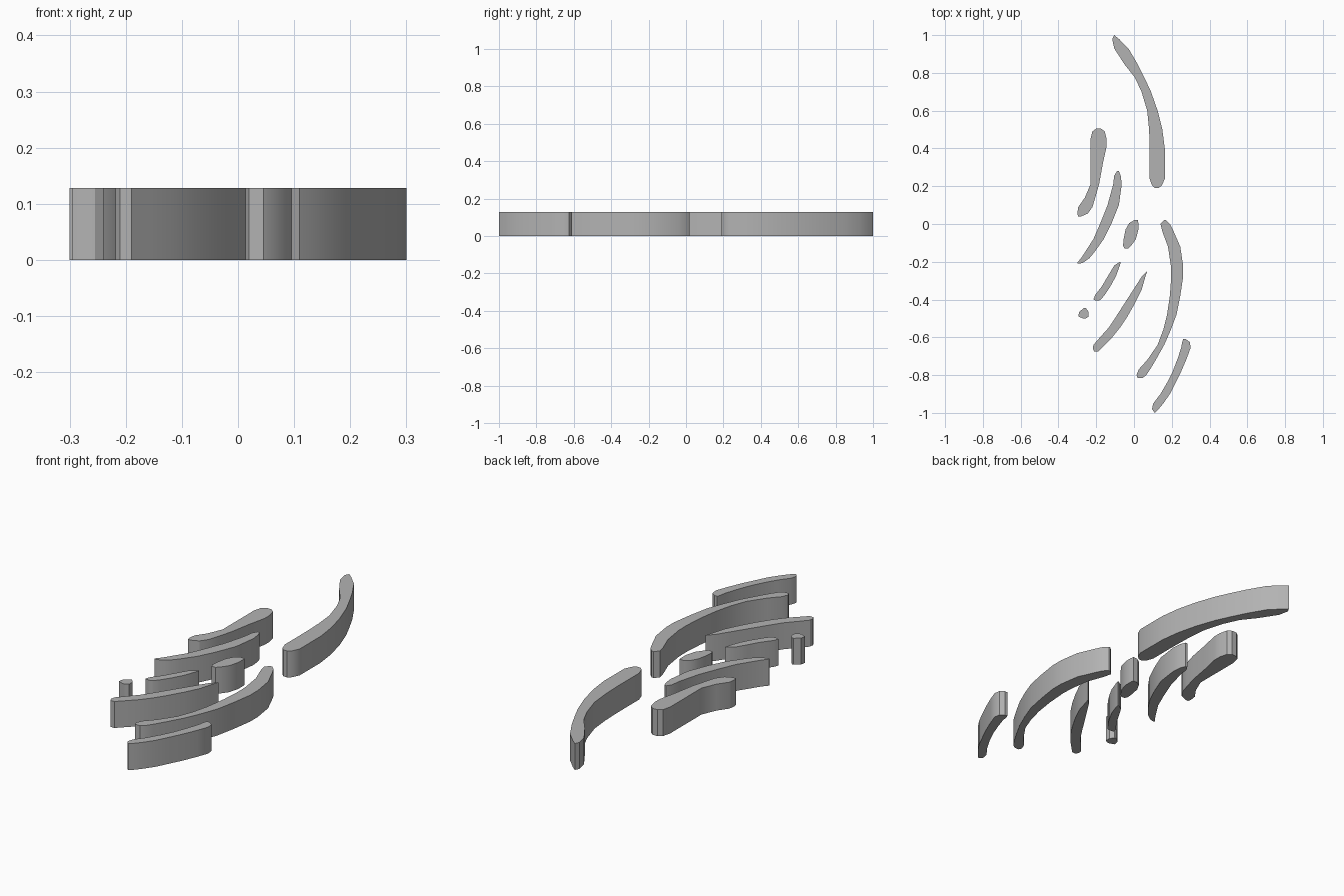
import bpy
import bmesh
import math

cube = bpy.data.objects.get("Cube")
if cube:
    bpy.data.objects.remove(cube, do_unlink=True)

HEIGHT = 0.128
UNIT = 0.01  # outline stations are written in hundredths

grey = bpy.data.materials.new("plain grey")
grey.use_nodes = True
colour = (0.45, 0.45, 0.45, 1)
grey.diffuse_color = colour
grey.node_tree.nodes["Principled BSDF"].inputs["Base Color"].default_value = colour


def stripe(name, stations):
    """Extrude a stripe outlined by stations of (y, left edge x, right edge x)."""
    left_edge = [(left, y) for y, left, right in stations]
    right_edge = [(right, y) for y, left, right in reversed(stations)]
    bm = bmesh.new()
    corners = [bm.verts.new((x * UNIT, y * UNIT, 0)) for x, y in left_edge + right_edge]
    base = bm.faces.new(corners)
    # Pointed tips give coincident corners, which are merged before extruding
    bmesh.ops.remove_doubles(bm, verts=bm.verts[:], dist=UNIT * 0.1)
    base = bm.faces[:]
    extruded = bmesh.ops.extrude_face_region(bm, geom=base, use_keep_orig=True)
    top = [v for v in extruded["geom"] if isinstance(v, bmesh.types.BMVert)]
    bmesh.ops.translate(bm, verts=top, vec=(0, 0, HEIGHT))
    bmesh.ops.recalc_face_normals(bm, faces=bm.faces[:])
    mesh = bpy.data.meshes.new(name)
    bm.to_mesh(mesh)
    bm.free()
    mesh.materials.append(grey)
    obj = bpy.data.objects.new(name, mesh)
    bpy.context.collection.objects.link(obj)
    # Smooth the long curved walls, keep the rims crisp
    bpy.ops.object.select_all(action="DESELECT")
    obj.select_set(True)
    bpy.context.view_layer.objects.active = obj
    bpy.ops.object.shade_smooth_by_angle(angle=math.radians(30))
    return obj


# Long arc at the back
stripe("back_arc", [
    (100, -10.5, -10.5), (98, -11.5, -8), (93, -10.5, -3), (84.5, -5, 2),
    (77.5, 0.5, 5.5), (70, 4, 9), (60, 7, 12.5), (50, 8, 15),
    (40, 8.3, 16.3), (24, 8.3, 16.3), (20.5, 9.5, 14.8), (19, 11, 13)])

# Two stripes on the right side
stripe("right_club_stripe", [
    (50.5, -20, -17.5), (49, -22, -15.5), (45, -23, -14.5), (41, -23, -14.5),
    (32, -23, -16.5), (21, -23, -18.5), (14, -26, -20.5), (9, -29.5, -22),
    (5.5, -30, -24.5), (4, -29.5, -28)])
stripe("right_curved_stripe", [
    (28, -9, -8), (25.5, -10.5, -7), (21, -11, -6.5), (10, -14, -8),
    (0, -18, -12), (-8, -21.5, -16), (-15, -26, -21), (-18, -28, -23.5),
    (-20.5, -30, -27), (-21, -30, -29)])

# Small pieces in the middle
stripe("centre_drop", [
    (2, 0, 2), (0.5, -2.5, 2.3), (-3, -4.5, 2.3), (-8, -5.5, 1),
    (-11.5, -5.8, -1.5), (-13, -5, -3)])
stripe("short_stripe", [
    (-20, -7.5, -7), (-22, -10.5, -7.5), (-27.5, -13.8, -9.5), (-33, -17, -12.5),
    (-37.5, -20.5, -15.5), (-40, -21.5, -17.5), (-40.5, -20.5, -18.5)])
stripe("small_dot", [
    (-44.5, -26.5, -25.5), (-46.5, -29, -24), (-49, -29.5, -24), (-50, -27, -25.5)])

# Long stripes sweeping to the front
stripe("front_tapered_stripe", [
    (-25, 7, 7), (-28, 4, 6), (-35, -0.5, 4), (-42, -5, 0.5), (-49, -9.5, -3.5),
    (-55, -13.5, -7.5), (-60, -18, -11.5), (-64, -21.5, -15.5),
    (-66, -21.8, -17.5), (-67.5, -21, -19)])
stripe("left_long_arc", [
    (2, 16, 17), (0, 14, 19), (-4, 15, 21), (-12, 18, 24.5), (-22, 19.5, 26),
    (-28, 19.7, 26), (-38, 19, 24.5), (-48, 17.5, 22.5), (-56, 15.5, 19.5),
    (-64, 12.5, 16), (-72, 7, 11.5), (-77, 2.5, 8.5), (-80, 1.3, 6.5), (-81.5, 2, 4.5)])
stripe("front_left_stripe", [
    (-61, 26, 27.5), (-62.5, 25.5, 29.5), (-65.5, 25, 30), (-71, 23.2, 28),
    (-78, 20.5, 25), (-84, 17.5, 22), (-90, 14, 19), (-95, 10.2, 15.5),
    (-98, 9.5, 13), (-100, 11, 11)])
